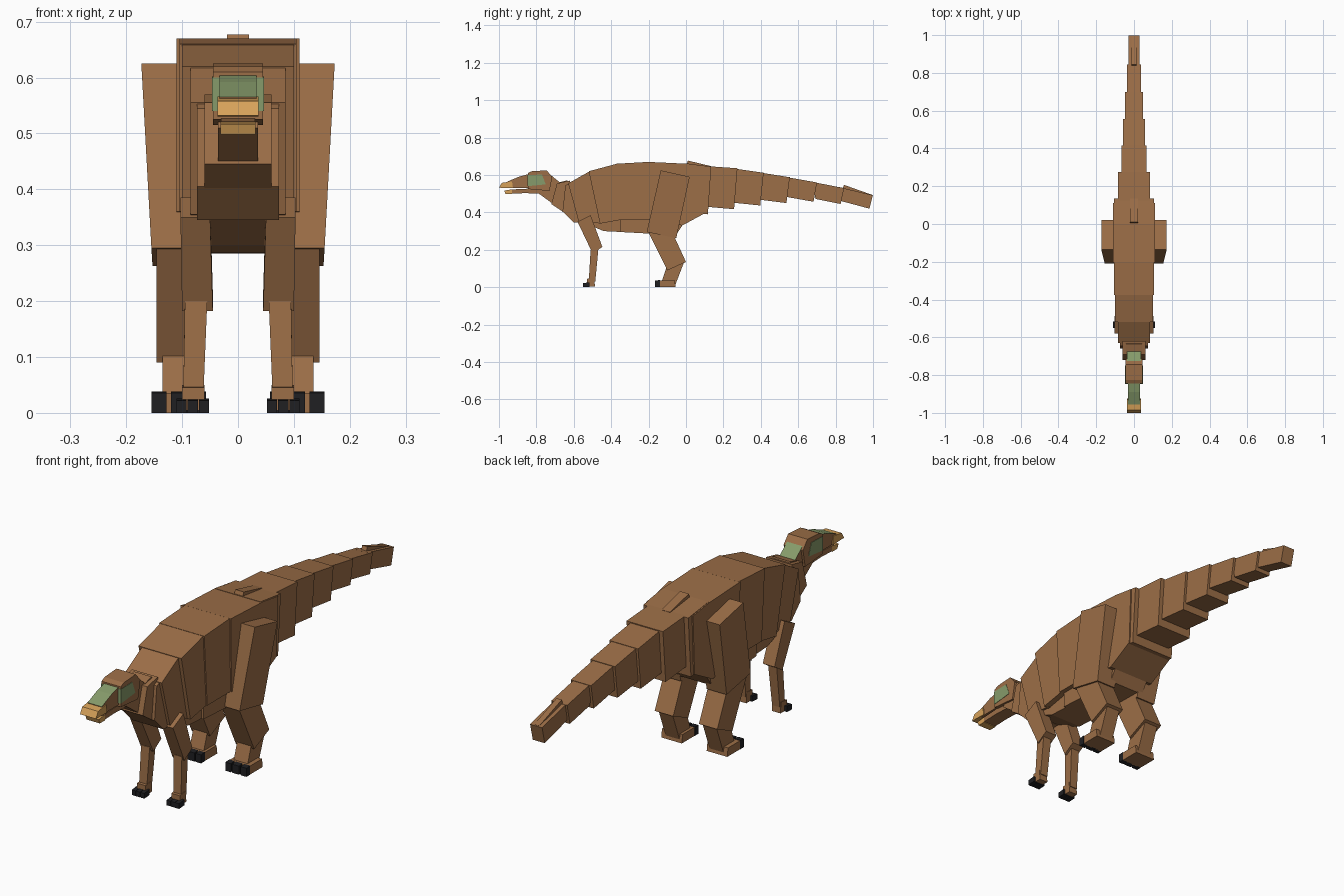
import bpy, bmesh

cube = bpy.data.objects.get("Cube")
if cube:
    bpy.data.objects.remove(cube, do_unlink=True)


def material(name, rgb):
    m = bpy.data.materials.new(name)
    m.use_nodes = True
    m.diffuse_color = (*rgb, 1)
    bsdf = next(n for n in m.node_tree.nodes if n.type == 'BSDF_PRINCIPLED')
    bsdf.inputs["Base Color"].default_value = (*rgb, 1)
    bsdf.inputs["Roughness"].default_value = 0.9
    return m


BROWN = material("brown hide", (0.333, 0.156, 0.063))
GREEN = material("sage green", (0.24, 0.33, 0.145))
HORN = material("yellow horn", (0.68, 0.36, 0.10))
BLACK = material("black claw", (0.014, 0.014, 0.016))


def slab(name, profile, xs, mat, top_face=None):
    """Side profile of (y, z) points extruded across x.
    xs is (inner, outer) or one such pair per profile point."""
    if not isinstance(xs[0], tuple):
        xs = [xs] * len(profile)
    bm = bmesh.new()
    a = [bm.verts.new((x[0], y, z)) for (y, z), x in zip(profile, xs)]
    b = [bm.verts.new((x[1], y, z)) for (y, z), x in zip(profile, xs)]
    bm.faces.new(a)
    bm.faces.new(b[::-1])
    n = len(profile)
    for i in range(n):
        j = (i + 1) % n
        bm.faces.new((a[i], b[i], b[j], a[j]))
    bmesh.ops.recalc_face_normals(bm, faces=bm.faces)
    bm.normal_update()
    me = bpy.data.meshes.new(name)
    me.materials.append(mat)
    # Optional second colour on the faces that look upward
    if top_face:
        me.materials.append(top_face)
        for f in bm.faces:
            f.material_index = int(f.normal.z > 0.6)
    bm.to_mesh(me)
    bm.free()
    ob = bpy.data.objects.new(name, me)
    bpy.context.collection.objects.link(ob)
    return ob


def centred(name, profile, half, mat=BROWN, top_face=None):
    return slab(name, profile, (-half, half), mat, top_face)


def pair(name, profile, xs, mat=BROWN):
    for side, s in (("left", 1), ("right", -1)):
        if isinstance(xs[0], tuple):
            sx = [(s * p, s * q) for p, q in xs]
        else:
            sx = (s * xs[0], s * xs[1])
        slab(f"{side}_{name}", profile, sx, mat)


# Torso, front to back
centred("shoulders", [(-.63, .555), (-.515, .62), (-.45, .34), (-.575, .355)], .085)
centred("ribcage", [(-.52, .62), (-.37, .66), (-.35, .36), (-.46, .34)], .1)
centred("midriff", [(-.375, .66), (-.20, .67), (-.20, .36), (-.355, .36)], .105)
centred("hips", [(-.205, .67), (.01, .66), (.11, .645), (.10, .395), (-.02, .33),
                 (-.20, .36)], .11)
# Belly
centred("front_belly", [(-.57, .355), (-.45, .385), (-.34, .37), (-.34, .295), (-.44, .30)], .075)
centred("rear_belly", [(-.35, .38), (-.20, .38), (-.04, .36), (-.02, .33), (-.05, .285),
                       (-.20, .287), (-.35, .295)], .085)

# Tail: start y, top z, bottom z, end y, top z, bottom z, half width
tail = [(.00, .662, .40, .135, .645, .39, .105),
        (.10, .648, .43, .275, .636, .417, .085),
        (.24, .637, .452, .415, .612, .437, .067),
        (.39, .614, .467, .555, .588, .45, .057),
        (.53, .59, .482, .70, .56, .457, .047),
        (.68, .562, .472, .845, .53, .445, .037),
        (.82, .535, .46, .999, .492, .42, .028)]
for i, (y0, t0, b0, y1, t1, b1, h) in enumerate(tail):
    centred(f"tail_segment_{i + 1}", [(y0, t0), (y1, t1), (y1 - .018, b1), (y0 + .012, b0)], h)
# Low ridges on the tail base and tip
centred("tail_base_ridge", [(.01, .677), (.135, .647), (.13, .63), (.0, .65)], .02)
centred("tail_tip_ridge", [(.845, .547), (.995, .494), (.99, .48), (.83, .51)], .012)

# Neck
centred("neck_base", [(-.645, .545), (-.56, .585), (-.55, .345), (-.60, .345), (-.66, .405)], .073)
centred("neck_middle", [(-.69, .555), (-.62, .57), (-.61, .37), (-.72, .445)], .06)
centred("neck_upper", [(-.75, .622), (-.668, .555), (-.69, .43), (-.80, .51)], .036, BROWN, GREEN)
centred("nape_fold", [(-.68, .56), (-.635, .572), (-.62, .54), (-.67, .52)], .042)

# Head
centred("skull", [(-.845, .61), (-.825, .62), (-.745, .625), (-.715, .59), (-.73, .515),
                  (-.845, .525)], .045)
centred("snout", [(-.955, .565), (-.89, .592), (-.84, .605), (-.84, .53), (-.95, .53)],
        .033, BROWN, GREEN)
centred("lower_jaw", [(-.945, .522), (-.78, .53), (-.77, .50), (-.86, .503), (-.945, .50)], .03)
centred("upper_beak", [(-1.0, .532), (-.985, .558), (-.93, .566), (-.925, .53)], .037, HORN)
centred("lower_beak", [(-.972, .517), (-.93, .522), (-.93, .498), (-.965, .498)], .031, HORN)
pair("cheek_patch", [(-.847, .60), (-.77, .602), (-.75, .55), (-.847, .54)], (.028, .0465), GREEN)

# Front limbs
pair("upper_arm", [(-.58, .35), (-.51, .385), (-.447, .215), (-.50, .182)],
     [(.05, .103), (.05, .103), (.045, .10), (.045, .10)])
pair("forearm", [(-.51, .20), (-.468, .21), (-.485, .03), (-.52, .03)],
     [(.055, .095), (.055, .095), (.062, .098), (.062, .098)])
pair("palm", [(-.53, .045), (-.49, .05), (-.487, .004), (-.53, .004)], (.06, .1))
for i, x in enumerate((.052, .072, .092)):
    pair(f"finger_claw_{i + 1}", [(-.55, .022), (-.515, .026), (-.515, .002), (-.55, .0)],
         (x, x + .018), BLACK)

# Hind limbs
pair("thigh", [(-.135, .625), (.02, .59), (-.052, .263), (-.21, .295)],
     [(.07, .173), (.07, .171), (.06, .153), (.06, .155)])
pair("shin", [(-.20, .293), (-.06, .265), (.0, .135), (-.10, .09)], (.06, .146))
pair("ankle", [(-.105, .105), (-.01, .135), (-.06, .005), (-.13, .03)], (.07, .135))
pair("foot", [(-.145, .036), (-.06, .036), (-.055, .0), (-.145, .0)], (.058, .154))
for i, (x0, x1) in enumerate(((.057, .082), (.088, .12), (.128, .155))):
    pair(f"toe_claw_{i + 1}", [(-.165, .036), (-.14, .038), (-.14, .0), (-.165, .0)],
         (x0, x1), BLACK)
